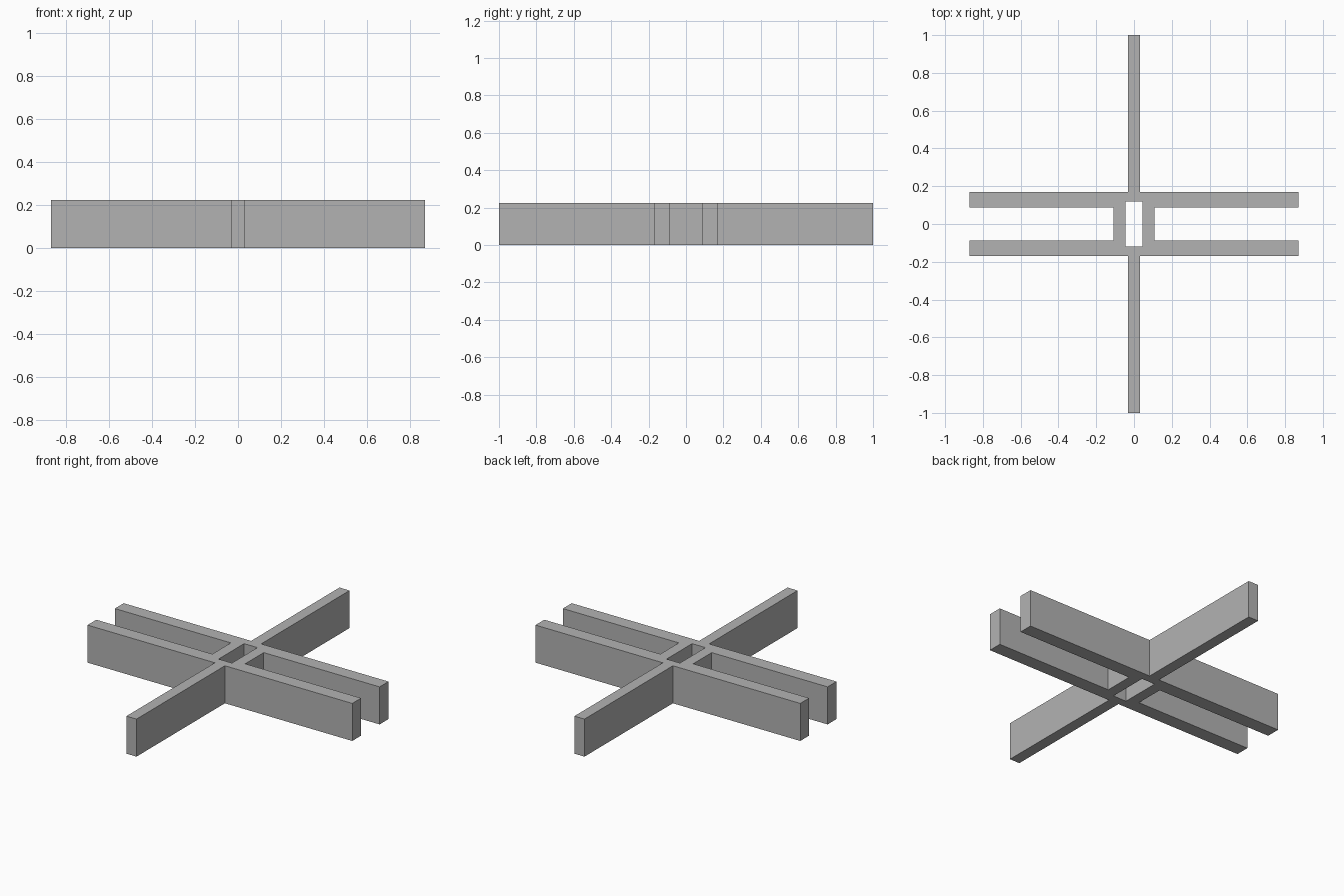
import bpy
import bmesh
from mathutils import Matrix, Vector

cube = bpy.data.objects.get("Cube")
if cube:
    bpy.data.objects.remove(cube, do_unlink=True)

HEIGHT = 0.223
ARM_X, ARM_Y = 0.033, 1.0            # single arms along y
BAR_X, BAR_IN, BAR_OUT = 0.87, 0.087, 0.17   # paired bars along x
HUB_X = 0.108                        # outer side of the hub
HOLE_X, HOLE_Y = 0.044, 0.12         # through hole in the hub

# Single flat colour
grey = bpy.data.materials.new("mid grey")
grey.use_nodes = True
colour = (0.45, 0.45, 0.45, 1)
grey.diffuse_color = colour
grey.node_tree.nodes["Principled BSDF"].inputs["Base Color"].default_value = colour

# One quarter of the plan outline
quarter = [(0, HOLE_Y), (HOLE_X, HOLE_Y), (HOLE_X, 0), (HUB_X, 0),
           (HUB_X, BAR_IN), (BAR_X, BAR_IN), (BAR_X, BAR_OUT),
           (ARM_X, BAR_OUT), (ARM_X, ARM_Y), (0, ARM_Y)]

# Mirror it into the other quarters and weld the seams
bm = bmesh.new()
for sx in (1, -1):
    for sy in (1, -1):
        bm.faces.new([bm.verts.new((sx * x, sy * y, 0)) for x, y in quarter])
bmesh.ops.remove_doubles(bm, verts=bm.verts, dist=0.0001)
bmesh.ops.recalc_face_normals(bm, faces=bm.faces)

# Raise the plan into a solid and merge flat side faces
raised = bmesh.ops.extrude_face_region(bm, geom=bm.faces[:], use_keep_orig=True)
top = [g for g in raised["geom"] if isinstance(g, bmesh.types.BMVert)]
bmesh.ops.translate(bm, verts=top, vec=Vector((0, 0, HEIGHT)))
bmesh.ops.recalc_face_normals(bm, faces=bm.faces)
seams = [e for e in bm.edges if len(e.link_faces) == 2
         and abs(e.verts[0].co.z - e.verts[1].co.z) > 0.1
         and e.calc_face_angle() < 0.01]
bmesh.ops.dissolve_edges(bm, edges=seams, use_verts=False)

mesh = bpy.data.meshes.new("cross_frame")
bm.to_mesh(mesh)
bm.free()
mesh.materials.append(grey)
frame = bpy.data.objects.new("cross_frame", mesh)
bpy.context.collection.objects.link(frame)
